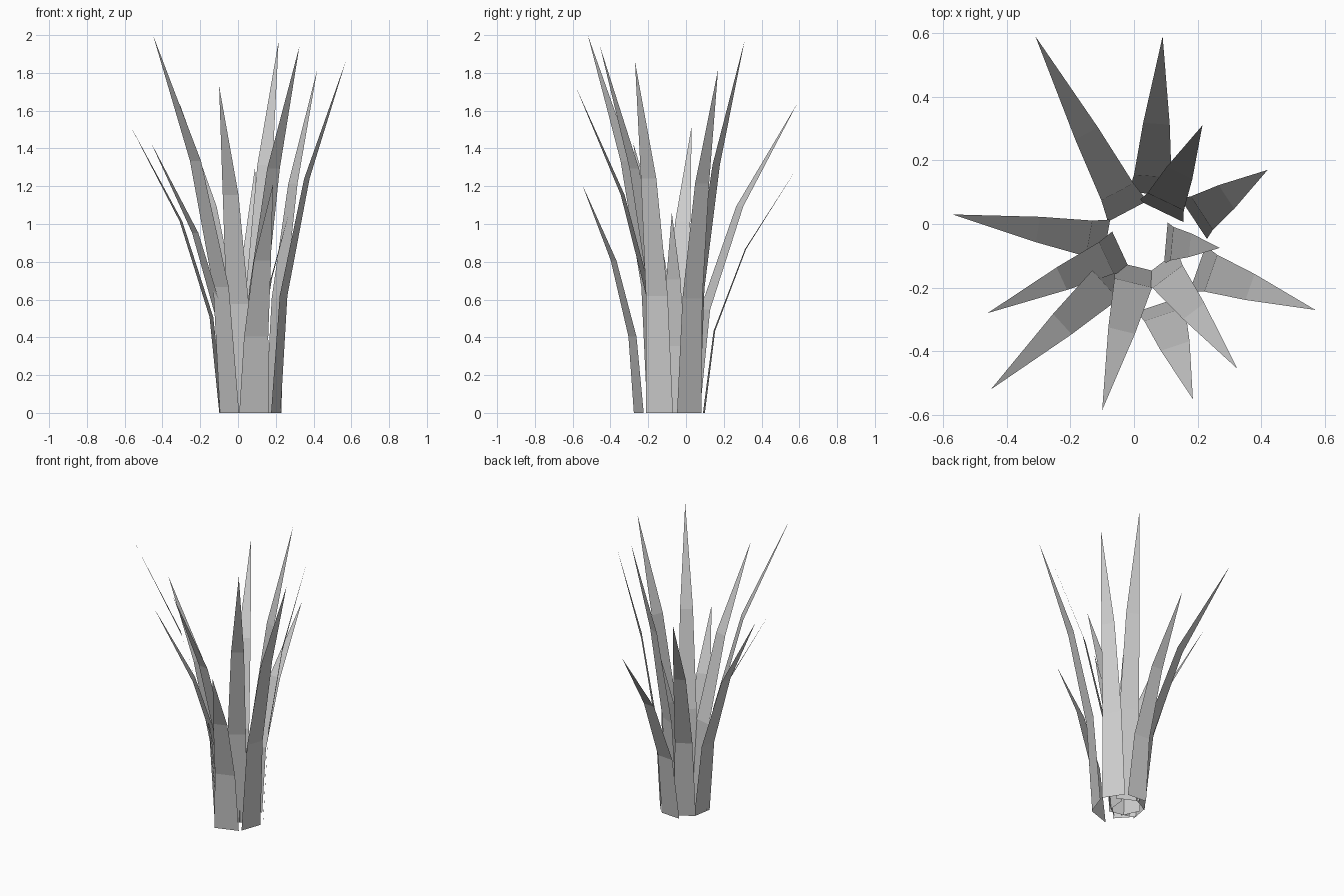
import bpy
import bmesh
from math import sqrt
from mathutils import Vector

cube = bpy.data.objects.get("Cube")
if cube:
    bpy.data.objects.remove(cube, do_unlink=True)

grey = bpy.data.materials.new("plain_grey")
grey.use_nodes = True
colour = (0.6, 0.6, 0.6, 1)
grey.diffuse_color = colour
grey.node_tree.nodes["Principled BSDF"].inputs["Base Color"].default_value = colour

SEGMENTS = 3


def grass_blade(name, base, tip, width):
    """Flat blade that bends outward along a parabola and tapers to a point."""
    foot, top = Vector((*base, 0)), Vector(tip)
    lean = Vector((top.x - foot.x, top.y - foot.y, 0))
    side = lean.cross(Vector((0, 0, 1))).normalized()
    bm = bmesh.new()
    rows = []
    for i in range(SEGMENTS):
        t = i / SEGMENTS
        centre = foot + lean * t ** 2 + Vector((0, 0, top.z * t))
        half = side * width / 2 * sqrt(1 - t)
        rows.append([bm.verts.new(centre + half), bm.verts.new(centre - half)])
    for (a, b), (c, d) in zip(rows, rows[1:]):
        bm.faces.new((b, a, c, d))
    bm.faces.new((rows[-1][1], rows[-1][0], bm.verts.new(top)))
    mesh = bpy.data.meshes.new(name)
    bm.to_mesh(mesh)
    bm.free()
    mesh.materials.append(grey)
    obj = bpy.data.objects.new(name, mesh)
    bpy.context.collection.objects.link(obj)


# Blades around the tuft: foot centre, tip, width at the foot
blades = [
    ((-0.02, 0.04), (-0.31, 0.59, 1.64), 0.14),
    ((0.055, 0.095), (0.09, 0.59, 1.30), 0.145),
    ((0.085, 0.04), (0.215, 0.31, 1.97), 0.155),
    ((0.187, 0.017), (0.42, 0.17, 1.82), 0.154),
    ((0.10, -0.06), (0.27, -0.075, 1.06), 0.13),
    ((0.20, -0.14), (0.57, -0.27, 1.86), 0.15),
    ((0.078, -0.129), (0.325, -0.455, 1.94), 0.145),
    ((0.085, -0.25), (0.185, -0.55, 1.21), 0.165),
    ((0.01, -0.135), (-0.10, -0.585, 1.73), 0.149),
    ((-0.045, -0.15), (-0.45, -0.52, 2.0), 0.15),
    ((-0.04, -0.085), (-0.46, -0.28, 1.43), 0.135),
    ((-0.087, -0.055), (-0.57, 0.03, 1.52), 0.14),
]
for number, (base, tip, width) in enumerate(blades, 1):
    grass_blade(f"grass_blade_{number}", base, tip, width)
